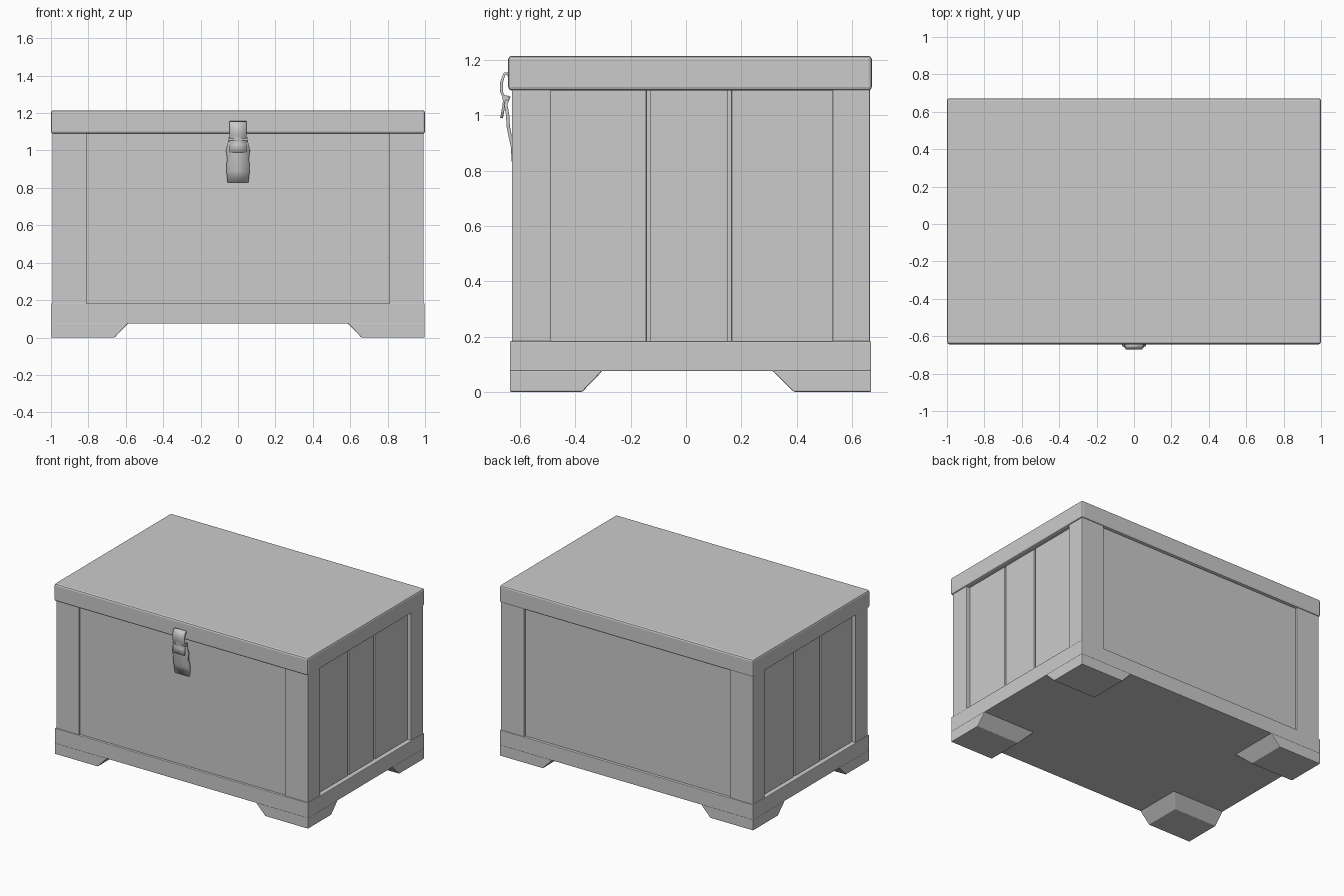
import bpy, bmesh

cube = bpy.data.objects.get("Cube")
if cube:
    bpy.data.objects.remove(cube, do_unlink=True)

GREY = (0.6, 0.6, 0.6, 1)
grey = bpy.data.materials.new("plain grey")
grey.use_nodes = True
grey.diffuse_color = GREY
grey.node_tree.nodes["Principled BSDF"].inputs["Base Color"].default_value = GREY


def finish(name, bm, bevel=0):
    bmesh.ops.recalc_face_normals(bm, faces=bm.faces)
    mesh = bpy.data.meshes.new(name)
    bm.to_mesh(mesh)
    bm.free()
    mesh.materials.append(grey)
    ob = bpy.data.objects.new(name, mesh)
    bpy.context.collection.objects.link(ob)
    if bevel:
        mod = ob.modifiers.new("soft edges", "BEVEL")
        mod.width = bevel
        mod.segments = 2
    return ob


def box(name, x, y, z, bevel=0):
    bm = bmesh.new()
    bmesh.ops.create_cube(bm, size=1)
    for v in bm.verts:
        v.co = [r[0] if c < 0 else r[1] for c, r in zip(v.co, (x, y, z))]
    return finish(name, bm, bevel)


def ribbon(name, path, thick):
    """Sheet metal strip: path points are (y, z, half width)."""
    bm = bmesh.new()
    rows = [[bm.verts.new((s * w, y, z)) for s in (-1, 1)] for y, z, w in path]
    for a, b in zip(rows, rows[1:]):
        bm.faces.new((a[0], a[1], b[1], b[0]))
    ob = finish(name, bm)
    mod = ob.modifiers.new("sheet", "SOLIDIFY")
    mod.thickness = thick
    mod.offset = 0
    bpy.context.view_layer.objects.active = ob
    ob.select_set(True)
    bpy.ops.object.shade_smooth_by_angle()
    ob.select_set(False)


FRONT, BACK, BASE_TOP, LID = -0.63, 0.665, 0.183, 1.09

# Lid and base
box("lid", (-1, 1), (-0.643, 0.672), (LID, 1.215), 0.012)
box("base", (-0.998, 0.998), (-0.637, 0.67), (0.075, BASE_TOP), 0.004)

# Tapered feet, sloping on the two inner sides
for sx, side in ((-1, "right"), (1, "left")):
    for outer, low, high, end in ((-0.637, -0.375, -0.3, "front"), (0.67, 0.39, 0.31, "back")):
        bm = bmesh.new()
        bmesh.ops.create_cube(bm, size=1)
        for v in bm.verts:
            top = v.co.z > 0
            x = 0.998 if v.co.x > 0 else (0.585 if top else 0.66)
            y = outer if v.co.y > 0 else (high if top else low)
            v.co = (sx * x, y, 0.078 if top else 0)
        finish(f"{end}_{side}_foot", bm, 0.004)

# Recessed core with front and back panels
box("core", (-0.945, 0.945), (FRONT + 0.01, BACK - 0.015), (0.1, LID + 0.02))

for sx, side in ((-1, "right"), (1, "left")):
    # Corner posts
    for y, end in (((FRONT, -0.49), "front"), ((0.53, BACK), "back")):
        xs = sorted((sx * 0.81, sx * 0.992))
        box(f"{end}_{side}_post", xs, y, (0.1, LID + 0.02), 0.003)
    # Side planks with narrow grooves between them
    edges = (-0.5, -0.136, 0.158, 0.54)
    for i, (a, b) in enumerate(zip(edges, edges[1:])):
        xs = sorted((sx * 0.9, sx * 0.965))
        box(f"{side}_plank_{i + 1}", xs, (a + 0.007, b - 0.007), (0.1, LID + 0.02), 0.004)

# Clasp: curved hook over the lid edge, and flared catch plate on the front
ribbon("clasp_hook", [(-0.635, 1.13, 0.046), (-0.645, 1.152, 0.046), (-0.657, 1.15, 0.046),
                      (-0.667, 1.12, 0.046), (-0.667, 1.085, 0.046), (-0.656, 1.06, 0.046),
                      (-0.66, 1.03, 0.046), (-0.667, 0.99, 0.046)], 0.01)
ribbon("clasp_plate", [(-0.64, 1.07, 0.045), (-0.652, 1.04, 0.055), (-0.645, 1.0, 0.064),
                       (-0.643, 0.96, 0.058), (-0.635, 0.92, 0.062), (-0.628, 0.89, 0.062),
                       (-0.624, 0.83, 0.056)], 0.012)
bpy.ops.mesh.primitive_cylinder_add(vertices=16, radius=0.012, depth=0.1,
                                    location=(0, -0.652, 1.06), rotation=(0, 1.5708, 0))
pin = bpy.context.object
pin.name = "clasp_pin"
pin.data.materials.append(grey)
bpy.ops.object.shade_smooth_by_angle()
